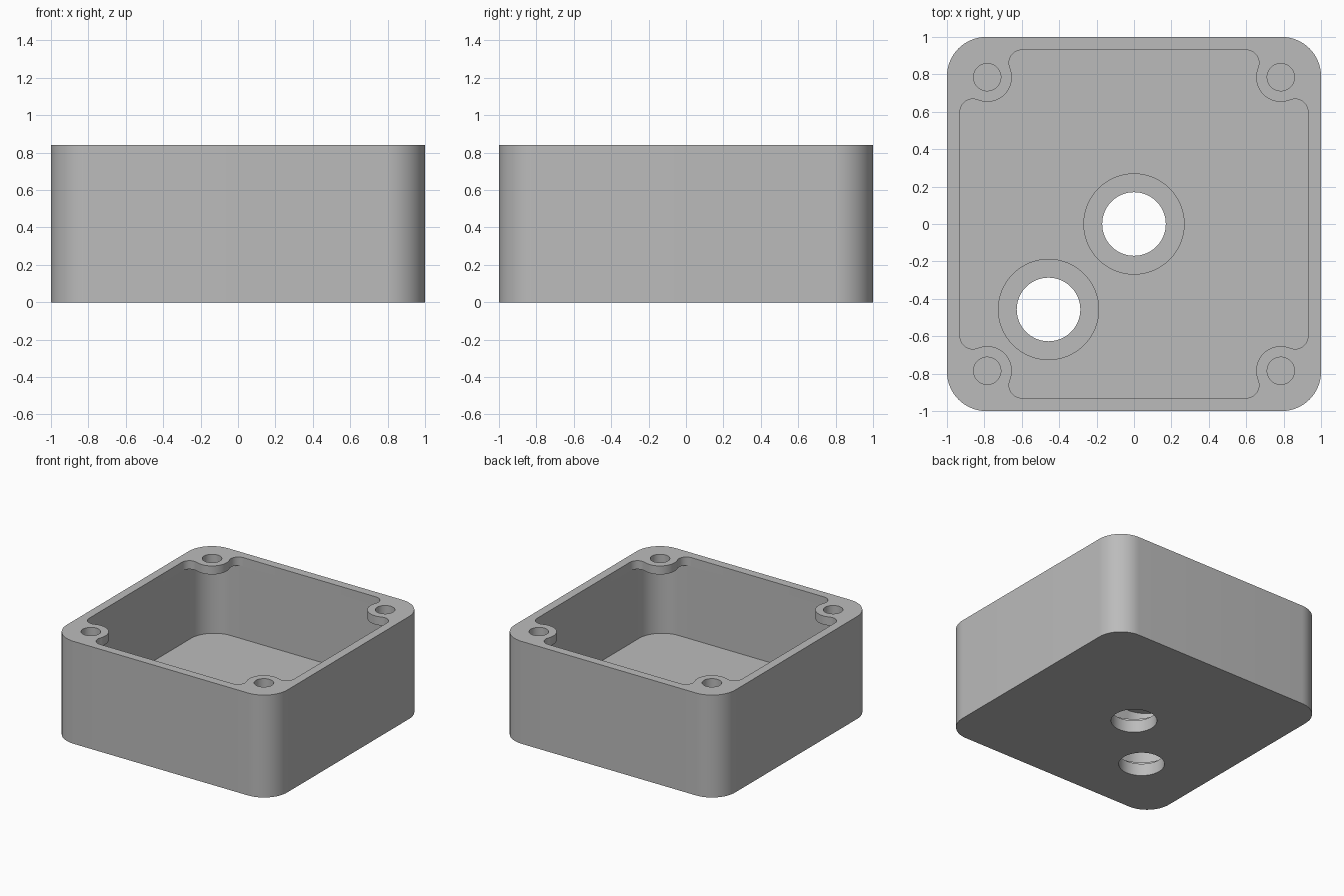
import bpy
import bmesh
from math import pi, cos, sin, atan2, sqrt

if "Cube" in bpy.data.objects:
    bpy.data.objects.remove(bpy.data.objects["Cube"], do_unlink=True)

# Main sizes
HEIGHT, FLOOR_Z, LUG_Z, LEDGE_Z = 0.84, 0.17, 0.77, 0.10
OUTER, CAVITY, OPENING, CORNER_R = 1.0, 0.931, 0.93, 0.21
LUG, LUG_R, FILLET_R, SCREW_R = 0.785, 0.132, 0.068, 0.073
PORT_R, PORT_SEAT_R = 0.17, 0.268
PORTS = [(0, 0), (-0.457, -0.457)]


def arc(cx, cy, r, start, end, steps):
    """Points along an arc, both ends included."""
    angles = [start + (end - start) * i / steps for i in range(steps + 1)]
    return [(cx + r * cos(a), cy + r * sin(a)) for a in angles]


def four_corners(points):
    """Repeat one corner's points around the centre in quarter turns."""
    outline = []
    for c, s in ((1, 0), (0, 1), (-1, 0), (0, -1)):
        outline += [(x * c - y * s, x * s + y * c) for x, y in points]
    return outline


def rounded_square(half, r):
    return four_corners(arc(half - r, half - r, r, 0, pi / 2, 16))


def circle(x, y, r):
    return arc(x, y, r, 0, 2 * pi, 64)[:-1]


def lug_opening():
    """Square opening whose corners bulge inward around the screw lugs."""
    wall = OPENING - FILLET_R
    across = wall - LUG
    along = LUG - sqrt((LUG_R + FILLET_R) ** 2 - across ** 2)
    tilt = atan2(across, LUG - along)
    first = arc(wall, along, FILLET_R, 0, pi / 2 + tilt, 12)
    lug = arc(LUG, LUG, LUG_R, tilt - pi / 2, -pi - tilt, 32)
    last = arc(along, wall, FILLET_R, -tilt, pi / 2, 12)
    return four_corners(first + lug[1:-1] + last)


def prism(name, outline, bottom, top):
    """Closed solid between two copies of a counter-clockwise outline."""
    bm = bmesh.new()
    low = [bm.verts.new((x, y, bottom)) for x, y in outline]
    high = [bm.verts.new((x, y, top)) for x, y in outline]
    bm.faces.new(low[::-1])
    bm.faces.new(high)
    for i in range(len(outline)):
        bm.faces.new((low[i - 1], low[i], high[i], high[i - 1]))
    mesh = bpy.data.meshes.new(name)
    bm.to_mesh(mesh)
    bm.free()
    obj = bpy.data.objects.new(name, mesh)
    bpy.context.scene.collection.objects.link(obj)
    return obj


def cut(target, outline, bottom, top):
    """Subtract a prism from the target and discard it."""
    cutter = prism("cutter", outline, bottom, top)
    cutter.hide_render = True
    mod = target.modifiers.new("cut", "BOOLEAN")
    mod.operation, mod.solver, mod.object = "DIFFERENCE", "EXACT", cutter
    bpy.context.view_layer.objects.active = target
    bpy.ops.object.modifier_apply(modifier=mod.name)
    bpy.data.objects.remove(cutter, do_unlink=True)


# Enclosure shell: outer block, main cavity, then the opening around the lugs
box = prism("enclosure_box", rounded_square(OUTER, CORNER_R), 0, HEIGHT)
cut(box, rounded_square(CAVITY, CORNER_R), FLOOR_Z, LUG_Z)
cut(box, lug_opening(), LUG_Z - 0.2, HEIGHT + 0.1)

# Screw holes through the corner lugs
for sx in (-1, 1):
    for sy in (-1, 1):
        cut(box, circle(sx * LUG, sy * LUG, SCREW_R), LUG_Z - 0.1, HEIGHT + 0.1)

# Floor ports, each with a wider seat sunk from inside
for x, y in PORTS:
    cut(box, circle(x, y, PORT_SEAT_R), LEDGE_Z, FLOOR_Z + 0.1)
    cut(box, circle(x, y, PORT_R), -0.1, FLOOR_Z + 0.1)

# Plain grey material
grey = bpy.data.materials.new("plain_grey")
grey.use_nodes = True
colour = (0.5, 0.5, 0.5, 1)
grey.diffuse_color = colour
grey.node_tree.nodes["Principled BSDF"].inputs["Base Color"].default_value = colour
box.data.materials.clear()
box.data.materials.append(grey)

# Smooth the rounded walls, keep the rims sharp
bpy.ops.object.select_all(action="DESELECT")
box.select_set(True)
bpy.context.view_layer.objects.active = box
bpy.ops.object.shade_smooth_by_angle(angle=pi / 6)
